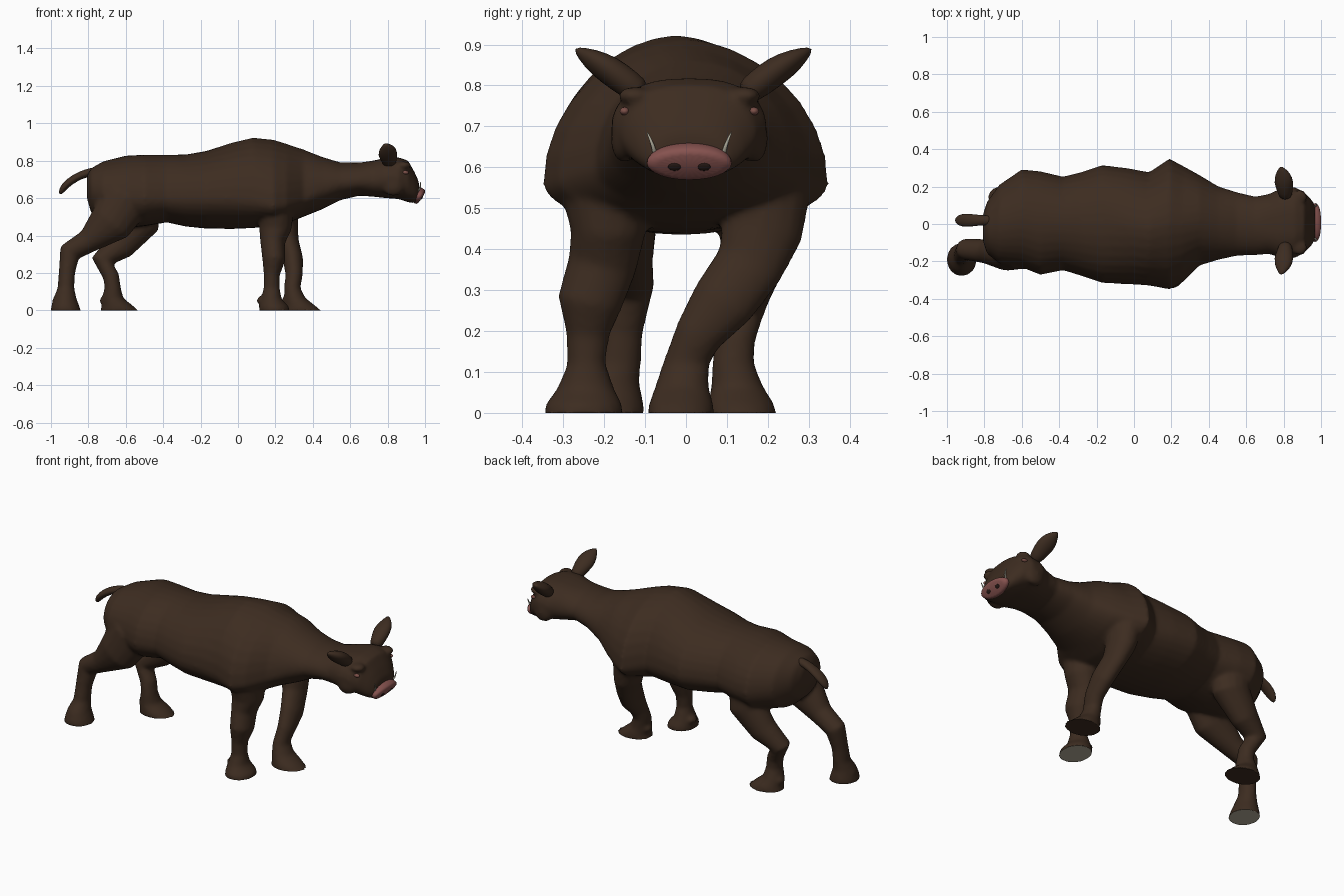
import bpy, bmesh, math
from mathutils import Vector, Matrix


def material(name, r, g, b):
    m = bpy.data.materials.new(name)
    m.diffuse_color = (r, g, b, 1)
    return m


HIDE = material("brown_hide", 0.046, 0.025, 0.0145)
PINK = material("snout_pink", 0.24, 0.085, 0.078)
HOOF = material("hoof_grey", 0.45, 0.41, 0.31)
IVORY = material("tusk_ivory", 0.5, 0.48, 0.38)
DARK = material("nostril_dark", 0.02, 0.01, 0.008)
EYE = material("eye_pink_brown", 0.2, 0.08, 0.065)
MID = 0.008  # head centre line


def skin(bm, rings):
    """Closed surface through a list of equally sized rings."""
    vs = [[bm.verts.new(p) for p in r] for r in rings]
    n = len(vs[0])
    faces = [bm.faces.new((a[i], a[(i + 1) % n], b[(i + 1) % n], b[i]))
             for a, b in zip(vs, vs[1:]) for i in range(n)]
    faces += [bm.faces.new(vs[0][::-1]), bm.faces.new(vs[-1])]
    bmesh.ops.recalc_face_normals(bm, faces=faces)


def tube(bm, pts, n=16):
    """Tube along (x, y, z, fore radius, side radius); flat rings near the ground."""
    rings = []
    for i, p in enumerate(pts):
        c = Vector(p[:3])
        t = (Vector(pts[min(i + 1, len(pts) - 1)][:3]) - Vector(pts[max(i - 1, 0)][:3])).normalized()
        if c.z < 0.13:
            t = Vector((0, 0, -1))
        y = Vector((0, 1, 0))
        side = (y - t * y.dot(t)).normalized()
        fore = side.cross(t)
        rings.append([c + fore * p[3] * math.cos(k * math.tau / n)
                      + side * p[4] * math.sin(k * math.tau / n) for k in range(n)])
    skin(bm, rings)


def ball(bm, centre, size, tilt=0):
    mat = Matrix.Translation(centre) @ Matrix.Rotation(tilt, 4, 'Y') @ Matrix.Diagonal((*size, 1))
    bmesh.ops.create_uvsphere(bm, u_segments=20, v_segments=12, radius=1, matrix=mat)


def finish(bm, name, mat, subsurf=0):
    me = bpy.data.meshes.new(name)
    bm.to_mesh(me)
    bm.free()
    me.materials.append(mat)
    me.polygons.foreach_set("use_smooth", [True] * len(me.polygons))
    ob = bpy.data.objects.new(name, me)
    bpy.context.scene.collection.objects.link(ob)
    if subsurf:
        ob.modifiers.new("round", 'SUBSURF').levels = subsurf
    return ob


# Trunk, neck and head: x, centre y, half width, top, widest height, bottom
sections = [
    (-.808, -.02, .07, .72, .66, .60), (-.785, -.02, .14, .76, .64, .52),
    (-.72, 0, .21, .797, .62, .46), (-.60, .03, .262, .827, .60, .44),
    (-.50, .005, .277, .832, .60, .45), (-.38, .003, .25, .832, .60, .47),
    (-.28, 0, .278, .833, .60, .448), (-.17, 0, .315, .852, .60, .437),
    (-.03, -.012, .31, .897, .60, .435), (.08, -.026, .303, .923, .59, .44),
    (.19, 0, .35, .912, .56, .45), (.26, 0, .312, .89, .57, .465),
    (.35, .02, .242, .86, .60, .50), (.45, .005, .197, .82, .65, .54),
    (.55, 0, .17, .79, .68, .59), (.65, -.01, .157, .79, .69, .613),
    (.72, 0, .16, .80, .69, .608), (.79, .005, .188, .815, .70, .60),
    (.86, MID, .19, .818, .70, .595), (.91, MID, .163, .80, .68, .578),
    (.945, MID, .128, .737, .64, .572), (.968, MID, .093, .685, .622, .585)]
bm = bmesh.new()
rings = []
for x, yc, w, top, zw, bot in sections:
    power = 0.75 if x > 0.7 else 1.0
    ring = []
    for k in range(32):
        c, s = math.cos(k * math.tau / 32), math.sin(k * math.tau / 32)
        # withers are narrower towards the spine
        p = 1.12 if s > 0 and -.1 < x < .3 else power
        y = yc + w * math.copysign(abs(c) ** p, c)
        ring.append(Vector((x, y, zw + s * ((top - zw) if s > 0 else (zw - bot)))))
    rings.append(ring)
skin(bm, rings)

# Legs in mid stride
tube(bm, [(.2, -.2, .57, .1, .11), (.2, -.19, .44, .088, .092), (.185, -.205, .36, .066, .085),
          (.192, -.235, .27, .062, .08), (.18, -.24, .19, .043, .053), (.18, -.243, .12, .043, .047),
          (.178, -.245, .06, .056, .07), (.192, -.25, .02, .08, .095), (.195, -.25, -.012, .084, .098)])
tube(bm, [(.23, .2, .57, .09, .11), (.25, .185, .44, .072, .1), (.27, .155, .36, .057, .085),
          (.295, .09, .27, .054, .08), (.3, .03, .19, .046, .06), (.29, 0, .12, .044, .058),
          (.305, -.01, .065, .057, .066), (.335, -.012, .02, .085, .08), (.347, -.012, -.012, .108, .083)])
tube(bm, [(-.6, -.14, .6, .14, .1), (-.68, -.16, .47, .12, .09), (-.8, -.145, .37, .065, .065),
          (-.9, -.135, .31, .06, .057), (-.915, -.155, .2, .044, .05), (-.92, -.165, .12, .045, .055),
          (-.925, -.185, .07, .06, .072), (-.923, -.19, .02, .076, .088), (-.92, -.19, -.012, .083, .09)])
tube(bm, [(-.55, .15, .6, .14, .1), (-.53, .17, .46, .11, .09), (-.63, .16, .345, .08, .072),
          (-.725, .14, .265, .06, .057), (-.678, .12, .18, .044, .05), (-.67, .115, .12, .044, .052),
          (-.67, .125, .065, .058, .064), (-.643, .135, .02, .088, .082), (-.632, .138, -.012, .108, .085)])

# Heel spurs
for p in ((.122, -.235, .055), (.256, -.005, .055), (-.972, -.185, .05), (-.718, .13, .055)):
    ball(bm, p, (.024, .035, .02), math.radians(-30))

# Brows and cheeks
for s in (-1, 1):
    ball(bm, (.885, MID + s * .135, .775), (.042, .04, .022))
    ball(bm, (.83, MID + s * .16, .67), (.06, .032, .06))

# Fuse everything into one smooth hide
body = finish(bm, "body", HIDE)
rm = body.modifiers.new("fuse", 'REMESH')
rm.mode = 'VOXEL'
rm.voxel_size = 0.010
sm = body.modifiers.new("smooth", 'SMOOTH')
sm.factor, sm.iterations = 0.5, 9
bpy.context.view_layer.update()
dg = bpy.context.evaluated_depsgraph_get()
fused = bpy.data.meshes.new_from_object(body.evaluated_get(dg))
body.modifiers.clear()
body.data = fused
fused.materials.clear()
fused.materials.append(HIDE)
fused.materials.append(HOOF)
for v in fused.vertices:
    v.co.z = max(v.co.z, 0)
fused.update()
for f in fused.polygons:  # grey soles under the right-hand feet
    f.use_smooth = True
    f.material_index = int(f.center.z < .004 and f.normal.z < -.8 and f.center.y < -.1)

# Tail
bm = bmesh.new()
tube(bm, [(-.75, .02, .745, .025, .03), (-.81, .02, .735, .022, .026), (-.87, .02, .71, .022, .036),
          (-.925, .02, .668, .021, .036), (-.945, .02, .637, .016, .022), (-.952, .02, .62, .004, .005)], 12)
finish(bm, "tail", HIDE, 1)

# Snout disc
bm = bmesh.new()
tube(bm, [(.93, MID, .635, .034, .08), (.95, MID, .622, .045, .102),
          (.972, MID, .608, .047, .107), (.984, MID, .6, .04, .096)], 24)
finish(bm, "snout", PINK, 1)

for s, label in ((-1, "right"), (1, "left")):
    # Leaf-shaped ears
    bm = bmesh.new()
    c = .018
    tube(bm, [(.81, c + s * .12, .775, .034, .032), (.808, c + s * .16, .805, .042, .036),
              (.80, c + s * .205, .838, .055, .037), (.797, c + s * .25, .864, .044, .027),
              (.785, c + s * .29, .89, .006, .006)], 14)
    finish(bm, label + "_ear", HIDE, 1)
    # Tusks
    bm = bmesh.new()
    tube(bm, [(.95, MID + s * .083, .625, .007, .007), (.978, MID + s * .087, .652, .005, .005),
              (.975, MID + s * .105, .69, .002, .002)], 8)
    finish(bm, label + "_tusk", IVORY, 1)
    # Nostrils
    bm = bmesh.new()
    ball(bm, (.982, MID + s * .036, .601), (.004, .016, .011), math.radians(33))
    finish(bm, label + "_nostril", DARK)
    # Eyes
    bm = bmesh.new()
    ball(bm, (.895, MID + s * .158, .737), (.018, .012, .01))
    finish(bm, label + "_eye", EYE)
